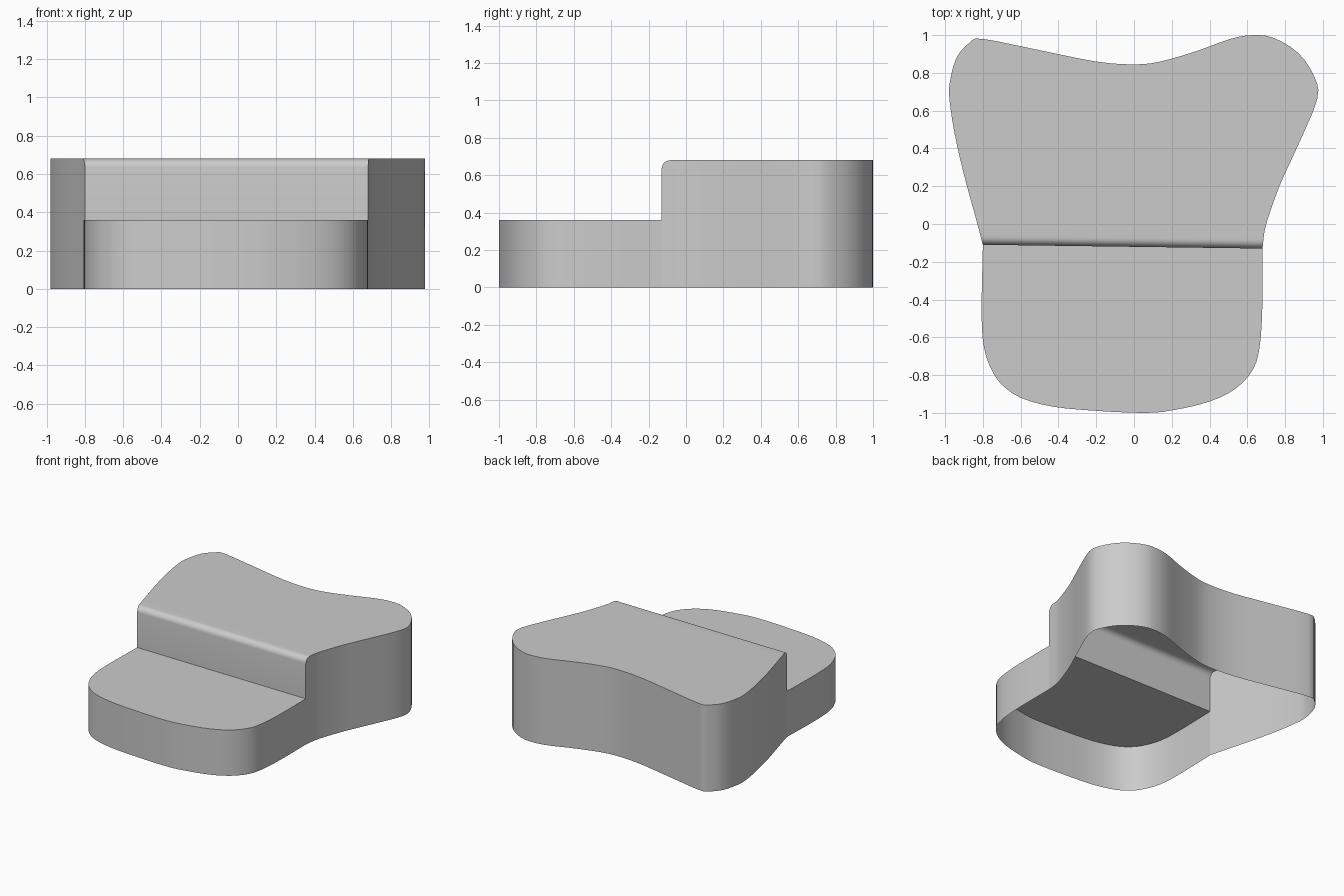
import bpy, bmesh, math
from mathutils import Vector

if "Cube" in bpy.data.objects:
    bpy.data.objects.remove(bpy.data.objects["Cube"])

LOW, HIGH, R, N = 0.36, 0.68, 0.045, 6

# Plan outline, counter-clockwise: wide rear lobe, then front foot area
STEP_R, STEP_L = Vector((0.68, -0.13)), Vector((-0.80, -0.11))
FILL_R, FILL_L = Vector((0.685, -0.13 + R)), Vector((-0.812, -0.11 + R))
REAR = [FILL_R, (0.70, 0.0), (0.77, 0.2), (0.87, 0.42), (0.97, 0.66), (0.955, 0.78),
        (0.87, 0.905), (0.74, 0.985), (0.63, 1.0), (0.51, 0.98), (0.33, 0.915),
        (0.14, 0.86), (0, 0.845), (-0.2, 0.86), (-0.5, 0.92), (-0.8, 0.98),
        (-0.87, 0.96), (-0.94, 0.88), (-0.975, 0.75), (-0.977, 0.66),
        (-0.95, 0.48), (-0.9, 0.26), (-0.84, 0.04), FILL_L]
FRONT = [STEP_L, (-0.807, -0.47), (-0.795, -0.65), (-0.755, -0.77), (-0.70, -0.85),
         (-0.6, -0.92), (-0.43, -0.967), (-0.2, -0.989), (0.05, -1.0), (0.2, -0.987),
         (0.4, -0.94), (0.54, -0.87), (0.63, -0.77), (0.665, -0.65), (0.679, -0.45), STEP_R]


def spline(points, sub=3):
    """Catmull-Rom curve through the points."""
    p = [Vector(q) for q in points]
    p = [p[0] * 2 - p[1]] + p + [p[-1] * 2 - p[-2]]
    out = []
    for a, b, c, d in zip(p, p[1:], p[2:], p[3:]):
        for k in range(sub):
            t = k / sub
            out.append(0.5 * (2 * b + (c - a) * t + (2 * a - 5 * b + 4 * c - d) * t * t
                              + (3 * b - a - 3 * c + d) * t ** 3))
    return out + [p[-2]]


bm = bmesh.new()


def vert(p, z):
    return bm.verts.new((p.x, p.y, z))


def wall(bottom, top):
    for i in range(len(bottom) - 1):
        bm.faces.new((bottom[i], bottom[i + 1], top[i + 1], top[i]))


# Rear block rim, with the rounded step edge at both ends
angles = [math.pi / 2 * i / N for i in range(N + 1)]
arc_r = [(STEP_R.lerp(FILL_R, 1 - math.cos(a)), HIGH - R + R * math.sin(a)) for a in angles]
arc_l = [(STEP_L.lerp(FILL_L, 1 - math.cos(a)), HIGH - R + R * math.sin(a)) for a in angles]
rim = arc_r + [(p, HIGH) for p in spline(REAR)[1:-1]] + arc_l[::-1]
rear_bottom = [vert(p, 0) for p, z in rim]
rear_top = [vert(p, z) for p, z in rim]
wall(rear_bottom, rear_top)

# Upper platform and rounded step edge
bm.faces.new(rear_top[N:len(rear_top) - N])
for i in range(N):
    bm.faces.new((rear_top[i], rear_top[i + 1], rear_top[-2 - i], rear_top[-1 - i]))

# Front walls and lower platform (the underside stays open)
front = spline(FRONT)
front_bottom = [rear_bottom[-1]] + [vert(p, 0) for p in front[1:-1]] + [rear_bottom[0]]
front_top = [vert(p, LOW) for p in front]
wall(front_bottom, front_top)
bm.faces.new(front_top)

# Riser between the two levels
bm.faces.new((front_top[0], front_top[-1], rear_top[0], rear_top[-1]))

mesh = bpy.data.meshes.new("step_shell")
bm.to_mesh(mesh)
bm.free()
shell = bpy.data.objects.new("step_shell", mesh)
bpy.context.collection.objects.link(shell)
bpy.context.view_layer.objects.active = shell
shell.select_set(True)
bpy.ops.object.shade_smooth_by_angle(angle=math.radians(30))
